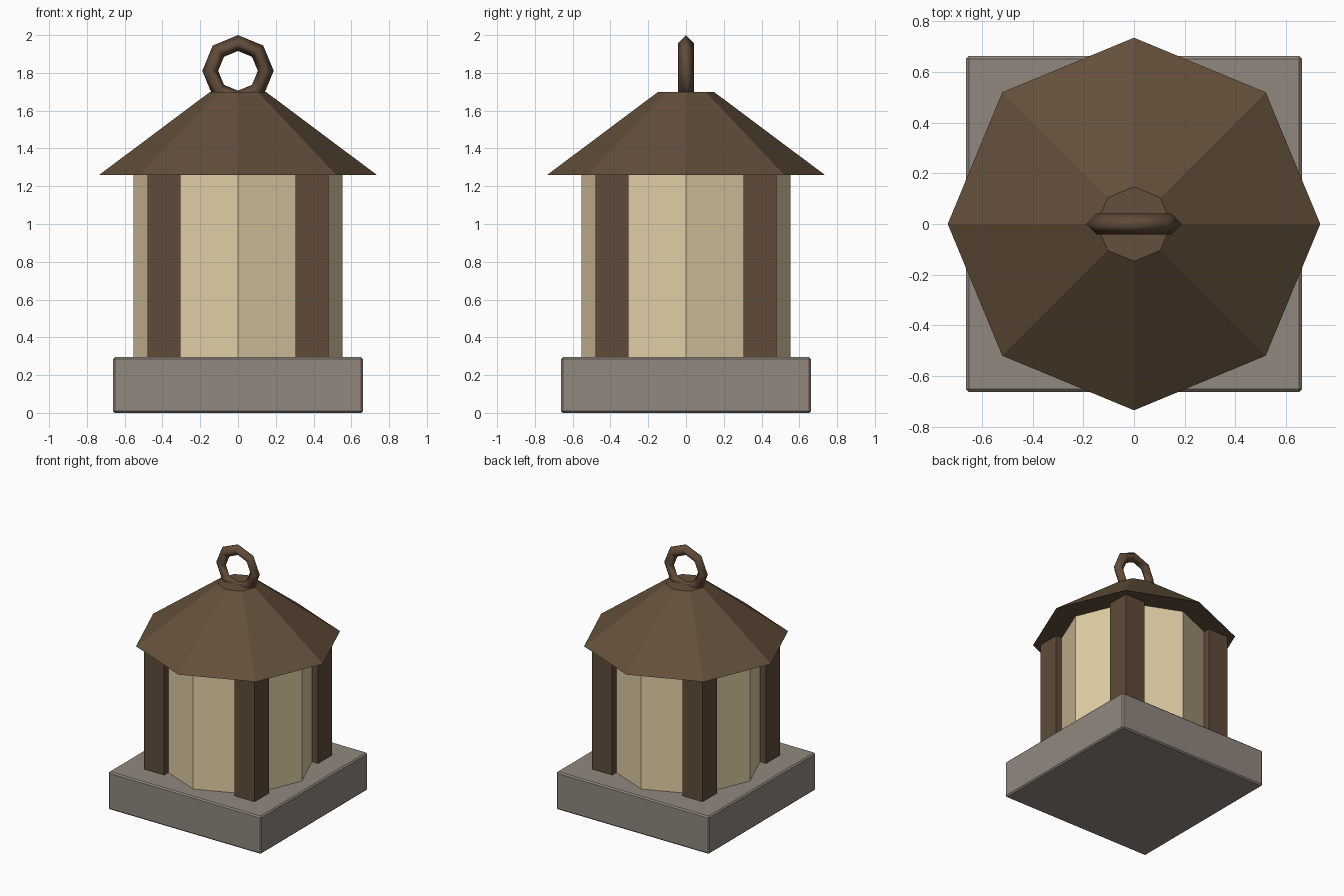
import bpy, math

if "Cube" in bpy.data.objects:
    bpy.data.objects.remove(bpy.data.objects["Cube"])


def material(name, rgb):
    """Make a flat material from 0-255 sRGB values."""
    m = bpy.data.materials.new(name)
    lin = [((c / 255 + 0.055) / 1.055) ** 2.4 for c in rgb]
    m.diffuse_color = (*lin, 1)
    m.use_nodes = True
    m.node_tree.nodes["Principled BSDF"].inputs["Base Color"].default_value = m.diffuse_color
    return m


stone = material("grey_stone", (145, 136, 127))
wood = material("dark_wood", (96, 75, 57))
roofing = material("brown_roof", (100, 80, 59))
paper = material("cream_panel", (224, 206, 165))


def finish(name, mat):
    ob = bpy.context.object
    ob.name = name
    ob.data.materials.append(mat)
    return ob


def box(name, size, loc, mat):
    bpy.ops.mesh.primitive_cube_add(size=1, location=loc)
    ob = finish(name, mat)
    ob.scale = size
    bpy.ops.object.transform_apply(location=False, rotation=False, scale=True)
    return ob


def octagon(name, r1, r2, z0, z1, mat):
    """Eight-sided frustum with corners on the axes."""
    bpy.ops.mesh.primitive_cone_add(vertices=8, radius1=r1, radius2=r2,
                                    depth=z1 - z0, location=(0, 0, (z0 + z1) / 2))
    return finish(name, mat)


BASE_TOP, EAVES, ROOF_TOP = 0.295, 1.26, 1.70

# Square stone base with slightly softened edges
base = box("base", (1.324, 1.324, BASE_TOP), (0, 0, BASE_TOP / 2), stone)
bevel = base.modifiers.new("soft_edges", 'BEVEL')
bevel.width = 0.01
bevel.segments = 1

# Octagonal glowing body
octagon("body", 0.554, 0.554, BASE_TOP, EAVES, paper)

# Four corner posts
for sx, side in ((-1, "left"), (1, "right")):
    for sy, end in ((-1, "front"), (1, "back")):
        box(f"{end}_{side}_post", (0.176, 0.176, EAVES - BASE_TOP),
            (sx * 0.392, sy * 0.392, (BASE_TOP + EAVES) / 2), wood)

# Octagonal roof with flat top
octagon("roof", 0.735, 0.147, EAVES, ROOF_TOP, roofing)

# Hanging ring standing in the x-z plane
bpy.ops.mesh.primitive_torus_add(major_segments=8, minor_segments=4,
                                 major_radius=0.147, minor_radius=0.042,
                                 location=(0, 0, 1.811),
                                 rotation=(math.pi / 2, 0, 0))
finish("hanging_ring", wood)
bpy.ops.object.shade_smooth()
